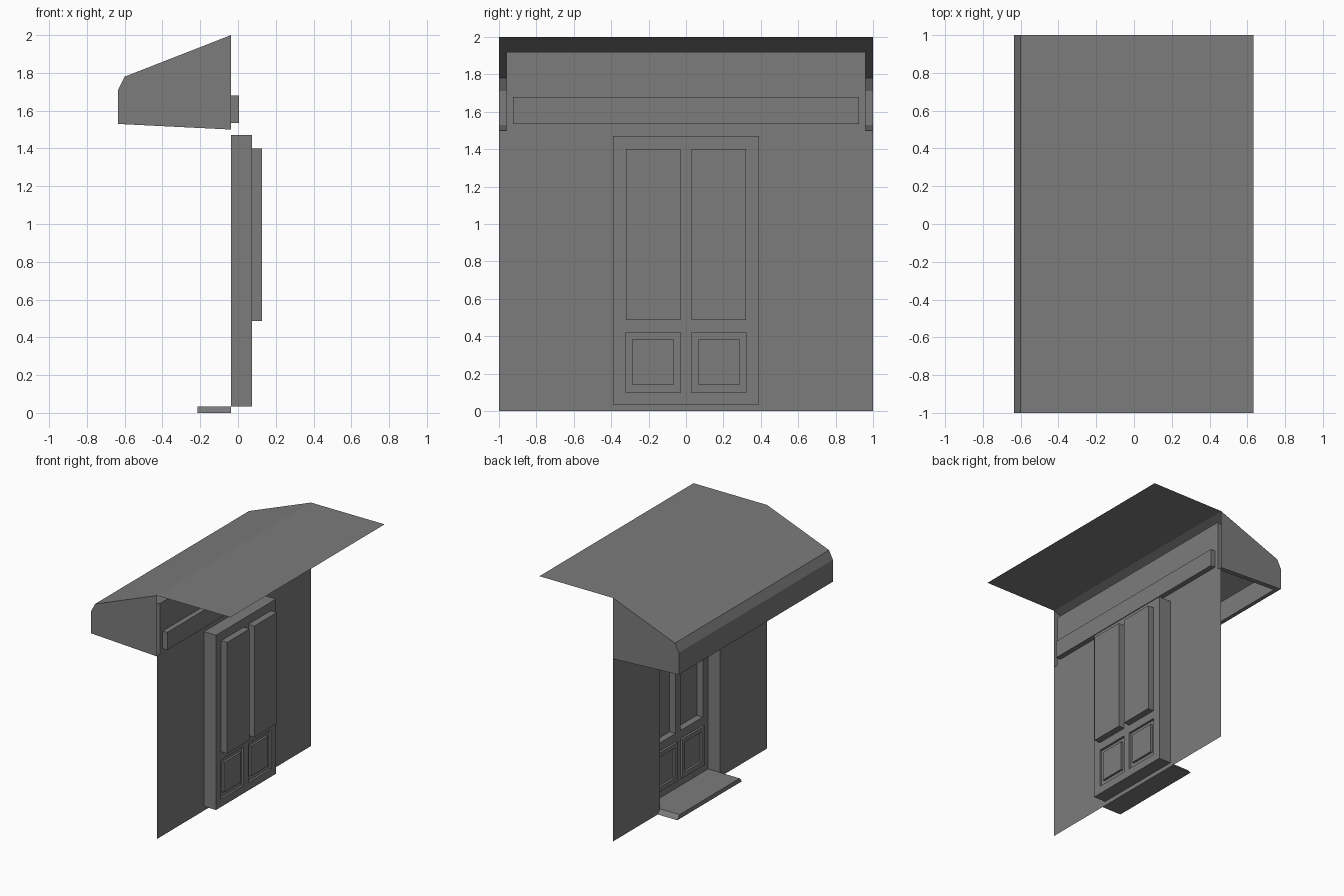
import bpy
import bmesh

cube = bpy.data.objects.get("Cube")
if cube:
    bpy.data.objects.remove(cube, do_unlink=True)

# Single plain grey for the whole model
grey = bpy.data.materials.new("plain_grey")
grey.use_nodes = True
colour = (0.2, 0.2, 0.2, 1)
grey.diffuse_color = colour
grey.node_tree.nodes["Principled BSDF"].inputs["Base Color"].default_value = colour

WALL, DOOR, GLASS, TRANSOM, TRIM = -0.037, 0.073, 0.127, 0.005, 0.055


def face(bm, *points):
    bm.faces.new([bm.verts.new(p) for p in points])


def sheet(bm, x, ys, zs, holes=()):
    """Upright grid facing the front, leaving out the hole cells."""
    for i, (a, b) in enumerate(zip(ys, ys[1:])):
        for j, (c, d) in enumerate(zip(zs, zs[1:])):
            if (i, j) not in holes:
                face(bm, (x, a, c), (x, a, d), (x, b, d), (x, b, c))


def tube(bm, x0, x1, ys, zs):
    """Four side walls of a rectangular recess (x0 > x1) or raised block."""
    (a, b), (c, d) = ys, zs
    ring = [(a, c), (b, c), (b, d), (a, d)]
    for p, q in zip(ring, ring[1:] + ring[:1]):
        face(bm, (x0, *p), (x0, *q), (x1, *q), (x1, *p))


def recess(bm, back, front, ys, zs):
    tube(bm, back, front, ys, zs)
    sheet(bm, back, ys, zs)


def finish(name, bm):
    bmesh.ops.remove_doubles(bm, verts=bm.verts, dist=0.0005)
    mesh = bpy.data.meshes.new(name)
    bm.to_mesh(mesh)
    bm.free()
    mesh.materials.append(grey)
    bpy.context.collection.objects.link(bpy.data.objects.new(name, mesh))


# Wall with door opening, and narrower upper wall with a shallow long recess
door_y, door_z = (-0.39, 0.39), (0.035, 1.47)
sign_y, sign_z = (-0.925, 0.925), (1.535, 1.68)
bm = bmesh.new()
sheet(bm, WALL, (-1, *door_y, 1), (0, *door_z, 1.5), {(1, 1)})
sheet(bm, WALL, (-0.96, *sign_y, 0.96), (1.5, *sign_z, 1.92), {(1, 1)})
finish("wall", bm)

bm = bmesh.new()
recess(bm, TRANSOM, WALL, sign_y, sign_z)
finish("transom_recess", bm)

# Door frame and door leaf with four openings
low_z, high_z = (0.10, 0.42), (0.487, 1.40)
left, right = (0.03, 0.322), (-0.322, -0.03)
bm = bmesh.new()
tube(bm, DOOR, WALL, door_y, door_z)
finish("door_frame", bm)
bm = bmesh.new()
sheet(bm, DOOR, (-0.39, *right, *left, 0.39), (0.035, *low_z, *high_z, 1.47),
      {(i, j) for i in (1, 3) for j in (1, 3)})
finish("door", bm)

# Deep upper panels and raised mouldings round the lower panels
for side, ys in (("left", left), ("right", right)):
    bm = bmesh.new()
    recess(bm, GLASS, DOOR, ys, high_z)
    finish(side + "_upper_panel", bm)
    inner_y = (ys[0] + 0.037, ys[1] - 0.037)
    inner_z = (0.14, 0.385)
    bm = bmesh.new()
    tube(bm, TRIM, DOOR, ys, low_z)
    sheet(bm, TRIM, (ys[0], *inner_y, ys[1]), (low_z[0], *inner_z, low_z[1]), {(1, 1)})
    recess(bm, DOOR, TRIM, inner_y, inner_z)
    finish(side + "_lower_panel", bm)

# Doorstep with slanted ends
bm = bmesh.new()
loops = [[bm.verts.new((x, y, z)) for y, z in
          ((-0.42, 0), (0.42, 0), (0.39, 0.035), (-0.39, 0.035))]
         for x in (-0.215, WALL)]
bm.faces.new(loops[0][::-1])
for k in range(4):
    n = (k + 1) % 4
    bm.faces.new((loops[0][k], loops[0][n], loops[1][n], loops[1][k]))
finish("doorstep", bm)


# Canopy: outer shell, inner lining and a rim joining them underneath
def shell(bm, profile, y, inward=False):
    def add(*pts):
        face(bm, *(pts[::-1] if inward else pts))
    for (x0, z0), (x1, z1) in zip(profile, profile[1:]):
        add((x0, y, z0), (x0, -y, z0), (x1, -y, z1), (x1, y, z1))
    ends = [(WALL, 1.5)] + profile
    add(*[(x, y, z) for x, z in ends][::-1])
    add(*[(x, -y, z) for x, z in ends])


outer = [(WALL, 2.0), (-0.6, 1.78), (-0.635, 1.71), (-0.635, 1.53)]
inner = [(WALL, 1.92), (-0.6, 1.70), (-0.6, 1.528)]
bm = bmesh.new()
shell(bm, outer, 1)
shell(bm, inner, 0.96, True)
(xo, zo), (xi, zi) = outer[-1], inner[-1]
face(bm, (xo, -1, zo), (xo, 1, zo), (xi, 0.96, zi), (xi, -0.96, zi))
for s in (1, -1):
    rim = [(xo, s, zo), (WALL, s, 1.5), (WALL, s * 0.96, 1.5), (xi, s * 0.96, zi)]
    face(bm, *rim[::s])
finish("canopy", bm)

# Flat roof behind the canopy
bm = bmesh.new()
face(bm, (WALL, -1, 2), (0.632, -1, 2), (0.632, 1, 2), (WALL, 1, 2))
finish("flat_roof", bm)
